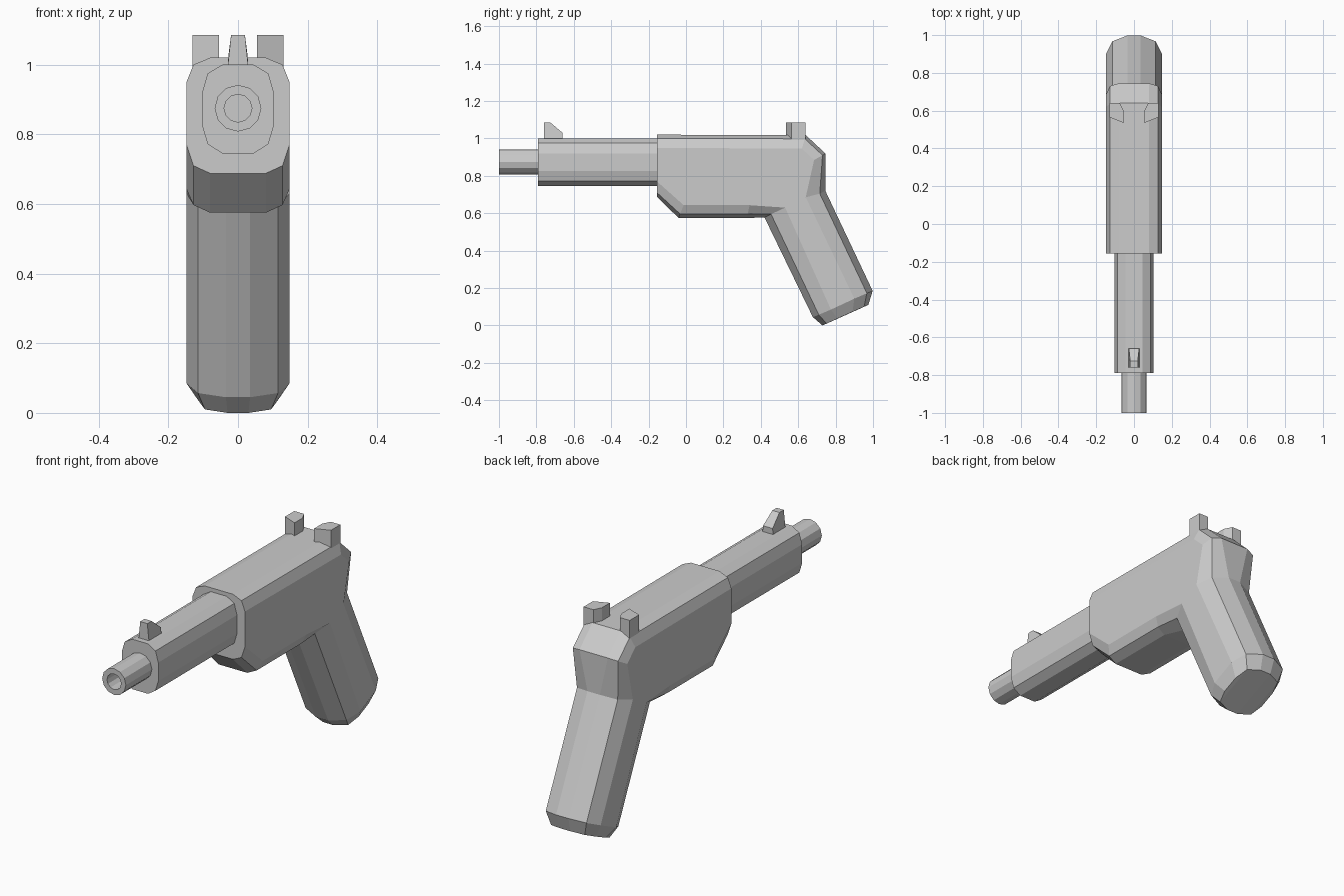
import bpy, bmesh, math

if "Cube" in bpy.data.objects:
    bpy.data.objects.remove(bpy.data.objects["Cube"])


def finish(bm, name):
    bmesh.ops.recalc_face_normals(bm, faces=bm.faces[:])
    mesh = bpy.data.meshes.new(name)
    bm.to_mesh(mesh)
    bm.free()
    obj = bpy.data.objects.new(name, mesh)
    bpy.context.collection.objects.link(obj)
    return obj


def loft(name, rings, caps=True):
    """Skin a list of equal-length closed rings of (x, y, z) points."""
    bm = bmesh.new()
    loops = [[bm.verts.new(p) for p in r] for r in rings]
    for a, b in zip(loops, loops[1:]):
        for i in range(len(a)):
            j = (i + 1) % len(a)
            bm.faces.new((a[i], a[j], b[j], b[i]))
    if caps is True:
        caps = [list(range(len(rings[0])))]
    for end in (loops[0], loops[-1]):
        for idx in caps or []:
            bm.faces.new([end[i] for i in idx])
    return finish(bm, name)


# Body and grip: each profile point as (x, y, z) on centre, shoulder and side layers
stations = [
    ((.08, -.155, 1.02), (.128, -.155, 1.0), (.148, -.155, .95)),   # front top
    ((.08, .64, 1.018), (.128, .635, .998), (.148, .62, .945)),     # rear top
    ((.08, .745, .92), (.128, .73, .91), (.148, .685, .885)),       # rear slope
    ((.035, .745, .72), (.115, .715, .705), (.148, .64, .685)),     # web
    ((.035, .998, .185), (.115, .967, .172), (.148, .90, .143)),    # grip rear end
    ((.03, .975, .11), (.095, .952, .10), (.115, .89, .073)),       # cap rear
    ((.03, .73, .0), (.095, .752, .01), (.115, .81, .037)),         # cap front
    ((.035, .678, .045), (.115, .71, .057), (.148, .775, .085)),    # grip front end
    ((.035, .42, .577), (.115, .455, .595), (.148, .53, .63)),      # crotch
    ((.08, .32, .575), (.128, .33, .597), (.148, .34, .643)),       # belly rear
    ((.08, -.04, .575), (.128, -.032, .597), (.148, -.012, .643)),  # belly front
    ((.08, -.155, .688), (.128, -.155, .71), (.148, -.155, .77)),   # front bottom
]
layers = [[(s * p[k][0], p[k][1], p[k][2]) for p in stations]
          for s, k in ((-1, 2), (-1, 1), (-1, 0), (1, 0), (1, 1), (1, 2))]
loft("body_and_grip", layers,
     [[0, 1, 2, 3, 4, 7, 8, 9, 10, 11], [4, 5, 6, 7]])

# Barrel housing
half = [(.045, 1.0), (.087, .975), (.103, .92), (.103, .825), (.087, .772), (.045, .745)]
section = half + [(-x, z) for x, z in reversed(half)]
loft("barrel_housing", [[(x, y, z) for x, z in section] for y in (-.79, -.14)])


# Hollow barrel
def circle(r, y, n=12):
    return [(r * math.sin(2 * math.pi * i / n), y,
             .875 + r * math.cos(2 * math.pi * i / n)) for i in range(n)]


bm_rings = [circle(.067, -.78), circle(.067, -1), circle(.04, -1), circle(.04, -.88)]
loft("barrel", bm_rings)

# Front sight, tapering upwards
blade = [(-.76, .98, .031), (-.76, 1.085, .02), (-.725, 1.085, .02),
         (-.66, 1.03, .027), (-.66, .98, .031)]
loft("front_sight", [[(s * w, y, z) for y, z, w in blade] for s in (-1, 1)])

# Pair of rear sight posts
plan = [(.13, .565), (.055, .535), (.055, .60), (.075, .64), (.13, .64)]
for s, side in ((-1, "left"), (1, "right")):
    loft("rear_sight_" + side, [[(s * x, y, z) for x, y in plan] for z in (.97, 1.085)])
